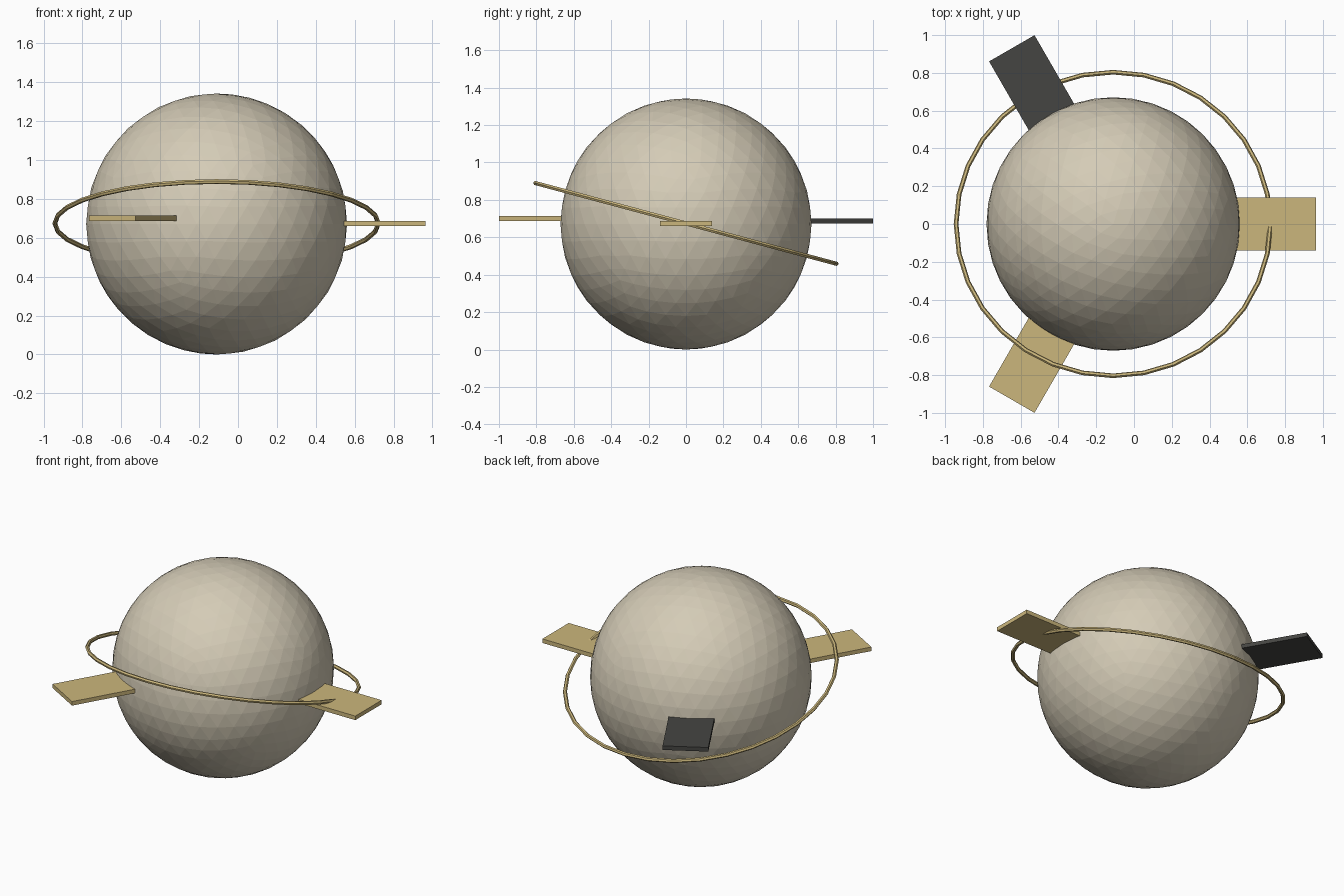
import bpy, bmesh, math
from mathutils import Matrix

if "Cube" in bpy.data.objects:
    bpy.data.objects.remove(bpy.data.objects["Cube"])

CX, CZ = -0.11, 0.671


def material(name, color):
    m = bpy.data.materials.new(name)
    m.diffuse_color = (*color, 1)
    m.use_nodes = True
    m.node_tree.nodes["Principled BSDF"].inputs["Base Color"].default_value = m.diffuse_color
    return m


BEIGE = material("beige", (0.66, 0.60, 0.47))
GOLD = material("gold", (0.60, 0.47, 0.20))
DARK = material("dark", (0.06, 0.06, 0.055))


def finish(name, bm, mat):
    me = bpy.data.meshes.new(name)
    bm.to_mesh(me)
    bm.free()
    me.materials.append(mat)
    ob = bpy.data.objects.new(name, me)
    bpy.context.collection.objects.link(ob)
    return ob


# faceted globe
bm = bmesh.new()
bmesh.ops.create_icosphere(bm, subdivisions=4, radius=0.671)
finish("globe", bm, BEIGE).location = (CX, 0, CZ)

# tilted ring
bpy.ops.mesh.primitive_torus_add(
    major_segments=32, minor_segments=6, major_radius=0.832, minor_radius=0.0125,
    location=(CX, 0, 0.674), rotation=(math.radians(-15), 0, 0))
ring = bpy.context.object
ring.name = "ring"
ring.data.materials.append(GOLD)

# three flat plates radiating from the globe, each at a slightly different height
for name, angle, z, mat in (("right_plate", 0, 0.674, GOLD),
                            ("back_plate", 120, 0.687, DARK),
                            ("front_plate", 240, 0.701, GOLD)):
    bm = bmesh.new()
    bmesh.ops.create_cube(bm, size=1, matrix=Matrix.Diagonal((0.476, 0.278, 0.027, 1)))
    a = math.radians(angle)
    plate = finish(name, bm, mat)
    plate.location = (CX + 0.836 * math.cos(a), 0.836 * math.sin(a), z)
    plate.rotation_euler = (0, 0, a)
